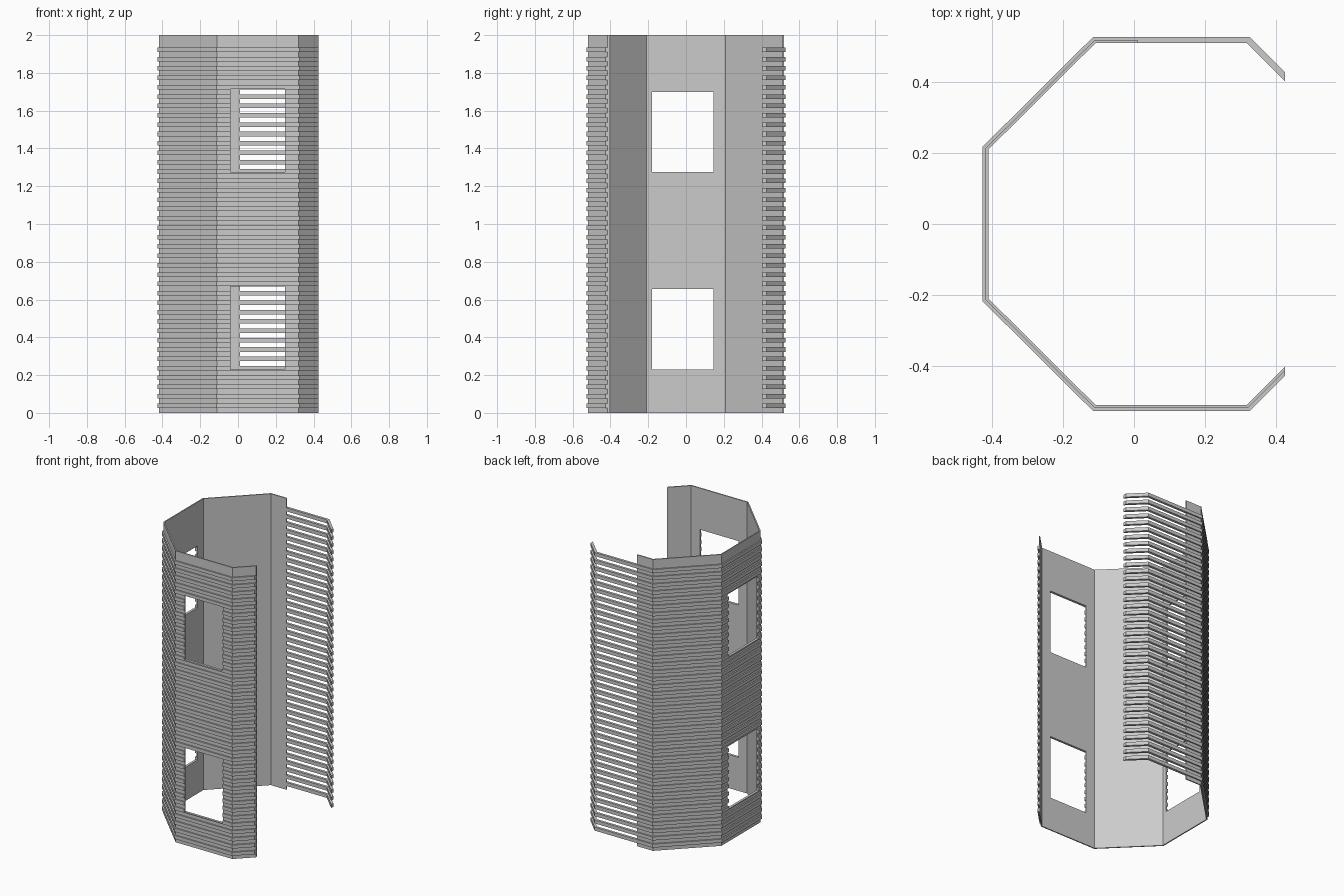
import bpy, bmesh
from mathutils import Vector

if "Cube" in bpy.data.objects:
    bpy.data.objects.remove(bpy.data.objects["Cube"], do_unlink=True)

grey = bpy.data.materials.new("plain_grey")
grey.use_nodes = True
colour = (0.6, 0.6, 0.6, 1)
grey.diffuse_color = colour
grey.node_tree.nodes["Principled BSDF"].inputs["Base Color"].default_value = colour

THICK, SKIN = 0.017, 0.009      # full slat depth, slat depth outside the wall
PITCH, SLAT_H, COUNT = 0.0496, 0.024, 39

# Outer outline of the slats, from the open front edge round to the back
front_end, front_a, front_b = (0.425, -0.427), (0.325, -0.527), (-0.115, -0.527)
side_a, side_b = (-0.427, -0.217), (-0.427, 0.217)
back_b, back_stop = (-0.115, 0.527), (0.01, 0.527)
back_a, back_end = (0.325, 0.527), (0.425, 0.427)
walled = [front_end, front_a, front_b, side_a, side_b, back_b, back_stop]
open_part = [back_stop, back_a, back_end]


def inset(path, depth):
    """Mitred inward offset; both ends are cut square to x."""
    pts = [Vector(p) for p in path]
    normals = []
    for a, b in zip(pts, pts[1:]):
        d = (b - a).normalized()
        normals.append(Vector((d.y, -d.x)) if (d.y * a.x - d.x * a.y) < 0
                       else Vector((-d.y, d.x)))
    out = []
    for i, p in enumerate(pts):
        if i in (0, len(pts) - 1):
            n = normals[0 if i == 0 else -1]
            out.append(p + Vector((0, depth / n.y)))
        else:
            m = normals[i - 1] + normals[i]
            out.append(p + m * (depth / m.dot(normals[i])))
    return out


def ribbon(bm, path, d0, d1, z0, z1):
    """A folded strip between two inset depths and two heights."""
    rows = []
    for o, n in zip(inset(path, d0), inset(path, d1)):
        rows.append([bm.verts.new((p.x, p.y, z))
                     for p, z in ((o, z0), (o, z1), (n, z1), (n, z0))])
    for a, b in zip(rows, rows[1:]):
        for k in range(4):
            j = (k + 1) % 4
            bm.faces.new((a[k], a[j], b[j], b[k]))
    bm.faces.new(rows[0])
    bm.faces.new(rows[-1][::-1])


def finish(bm, name):
    bmesh.ops.recalc_face_normals(bm, faces=bm.faces[:])
    mesh = bpy.data.meshes.new(name)
    bm.to_mesh(mesh)
    bm.free()
    mesh.materials.append(grey)
    obj = bpy.data.objects.new(name, mesh)
    bpy.context.collection.objects.link(obj)
    return obj


def slats(name, path, d0, d1):
    bm = bmesh.new()
    for i in range(COUNT):
        z = 0.038 + i * PITCH
        ribbon(bm, path, d0, d1, z - SLAT_H / 2, z + SLAT_H / 2)
    return finish(bm, name)


# Thin folded wall, its outer cladding slats, and the free slats at the back
bm = bmesh.new()
ribbon(bm, walled, SKIN, THICK, 0, 2)
wall = finish(bm, "wall")
cladding = slats("cladding_slats", walled, 0, SKIN)
slats("open_slats", open_part, 0, THICK)

# Window openings: two in the front, two in the side
bm = bmesh.new()
for z0 in (0.23, 1.275):
    for lo, hi in (((-0.04, -0.6, z0), (0.25, -0.45, z0 + 0.44)),
                   ((-0.5, -0.18, z0), (-0.35, 0.145, z0 + 0.425))):
        lo, hi = Vector(lo), Vector(hi)
        cube = bmesh.ops.create_cube(bm, size=1)["verts"]
        bmesh.ops.scale(bm, vec=hi - lo, verts=cube)
        bmesh.ops.translate(bm, vec=(lo + hi) / 2, verts=cube)
cutter = finish(bm, "window_cutter")
cutter.hide_render = True

for obj in (wall, cladding):
    mod = obj.modifiers.new("windows", "BOOLEAN")
    mod.operation = "DIFFERENCE"
    mod.solver = "EXACT"
    mod.object = cutter
bpy.context.view_layer.update()
graph = bpy.context.evaluated_depsgraph_get()
for obj in (wall, cladding):
    cut = bpy.data.meshes.new_from_object(obj.evaluated_get(graph))
    obj.modifiers.clear()
    obj.data = cut
bpy.data.objects.remove(cutter, do_unlink=True)
